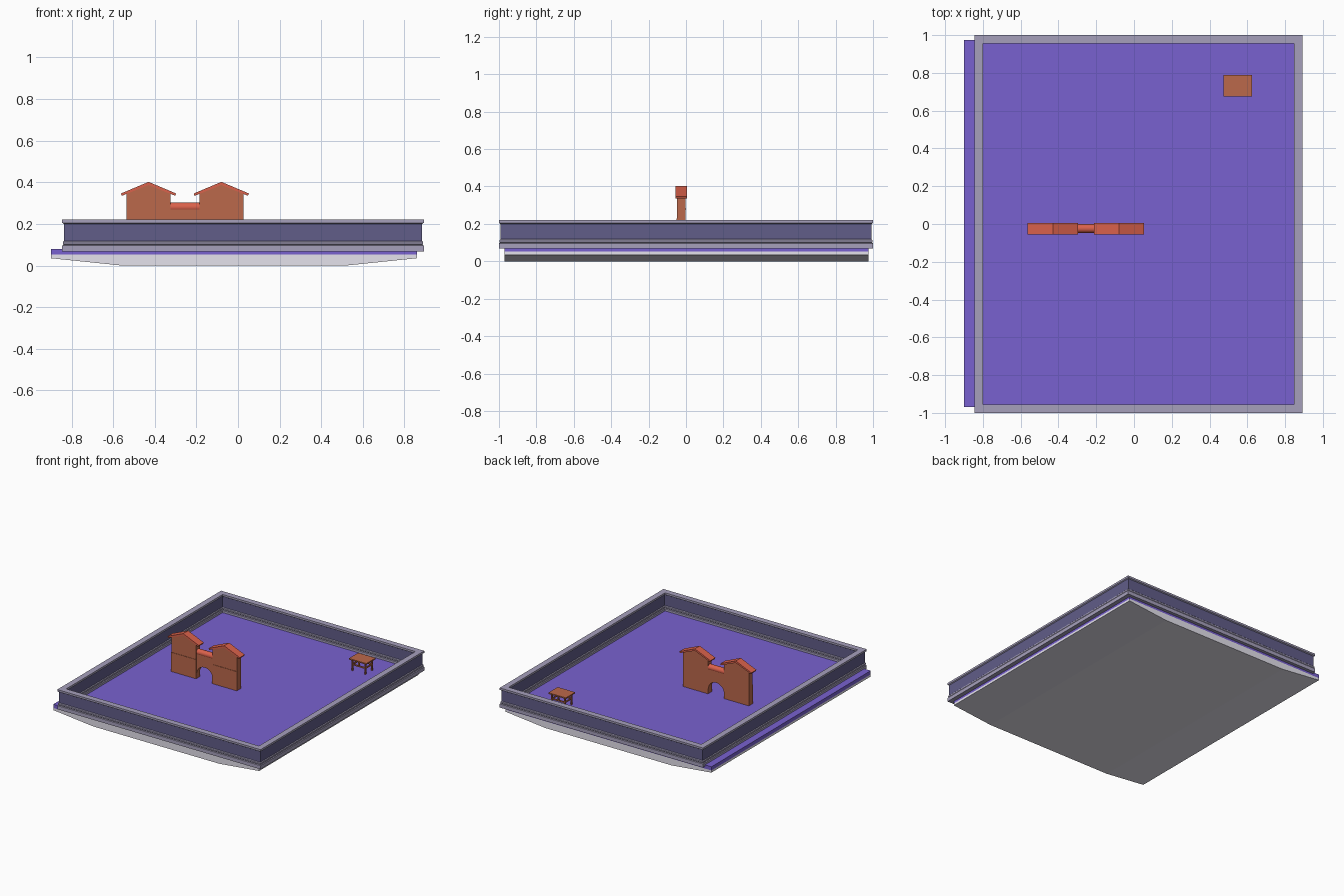
import bpy, bmesh, math

if "Cube" in bpy.data.objects:
    bpy.data.objects.remove(bpy.data.objects["Cube"])


def material(name, rgb):
    m = bpy.data.materials.new(name)
    m.diffuse_color = (*rgb, 1)
    m.use_nodes = True
    m.node_tree.nodes["Principled BSDF"].inputs["Base Color"].default_value = m.diffuse_color
    return m


PURPLE = material("floor_purple", (0.19, 0.12, 0.63))
LIGHT = material("hull_light", (0.78, 0.76, 0.84))
RIM = material("rim_lilac", (0.38, 0.35, 0.50))
WALL = material("wall_slate", (0.12, 0.11, 0.25))
BROWN = material("wood_brown", (0.50, 0.14, 0.07))
RED = material("roof_red", (0.70, 0.12, 0.07))


def finish(name, bm, mats):
    bmesh.ops.recalc_face_normals(bm, faces=bm.faces)
    me = bpy.data.meshes.new(name)
    bm.to_mesh(me)
    bm.free()
    for m in mats:
        me.materials.append(m)
    ob = bpy.data.objects.new(name, me)
    bpy.context.collection.objects.link(ob)
    return ob


def prism(name, pts, y0, y1, mat):
    """Extrude an x/z outline along y."""
    bm = bmesh.new()
    face = bm.faces.new([bm.verts.new((x, y0, z)) for x, z in pts])
    out = bmesh.ops.extrude_face_region(bm, geom=[face])
    for v in out["geom"]:
        if isinstance(v, bmesh.types.BMVert):
            v.co.y = y1
    return finish(name, bm, [mat])


def box(name, x0, x1, y0, y1, z0, z1, mat):
    return prism(name, [(x0, z0), (x1, z0), (x1, z1), (x0, z1)], y0, y1, mat)


# Floor slab and the shallow tapered underside
box("floor", -0.90, 0.86, -0.97, 0.975, 0.052, 0.08, PURPLE)
prism("underside", [(-0.90, 0.052), (-0.90, 0.035), (-0.56, 0.0), (0.52, 0.0),
                    (0.86, 0.035), (0.86, 0.052)], -0.97, 0.975, LIGHT)

# Perimeter wall: moulded profile (inset from outside, z) swept round a rectangle
W = 0.045
half = [(0, 0.068), (0, 0.096), (0.006, 0.099), (0.003, 0.103), (0.003, 0.113),
        (0.008, 0.118), (0.008, 0.2), (0, 0.205), (0, 0.22)]
profile = half + [(W - d, z) for d, z in reversed(half)]
bm = bmesh.new()
rings = []
for d, z in profile:
    x0, x1, y0, y1 = -0.845 + d, 0.893 - d, -1 + d, 1 - d
    rings.append([bm.verts.new((x, y, z)) for x, y in
                  ((x0, y0), (x1, y0), (x1, y1), (x0, y1))])
n = len(rings)
wall_bands = (5, n - 7)
for i in range(n):
    a, b = rings[i], rings[(i + 1) % n]
    for k in range(4):
        f = bm.faces.new((a[k], a[(k + 1) % 4], b[(k + 1) % 4], b[k]))
        f.material_index = 1 if i in wall_bands else 0
finish("perimeter_wall", bm, [RIM, WALL])

# Twin gatehouse towers with gabled roofs
for side, cx in (("left", -0.43), ("right", -0.08)):
    h, o = 0.106, 0.133
    prism(side + "_tower", [(cx - h, 0.08), (cx + h, 0.08), (cx + h, 0.345),
                            (cx, 0.388), (cx - h, 0.345)], -0.048, -0.002, BROWN)
    box(side + "_lower_facing", cx - h, cx + h, -0.051, -0.046, 0.08, 0.228, BROWN)
    prism(side + "_roof", [(cx - o, 0.346), (cx - o + 0.005, 0.335), (cx, 0.387),
                           (cx + o - 0.005, 0.335), (cx + o, 0.346), (cx, 0.402)],
          -0.055, 0.006, RED)

# Archway between the towers
ax0, ax1 = -0.324, -0.186
mid, r = (ax0 + ax1) / 2, (ax1 - ax0) / 2 - 0.001
arc = [(mid + r * math.cos(math.pi * i / 14), 0.115 + r * math.sin(math.pi * i / 14))
       for i in range(15)]
prism("archway", [(ax0, 0.08), (ax0, 0.28), (ax1, 0.28), (ax1, 0.08), (mid + r, 0.08)]
      + arc + [(mid - r, 0.08)], -0.044, -0.004, BROWN)

# Rounded coping over the archway
bpy.ops.mesh.primitive_cylinder_add(vertices=32, radius=0.023, depth=ax1 - ax0,
                                    location=(mid, -0.024, 0.28),
                                    rotation=(0, math.pi / 2, 0))
coping = bpy.context.object
coping.name = "arch_coping"
coping.data.materials.append(RED)
bpy.ops.object.shade_smooth_by_angle()

# Small table in the corner
tx, ty = 0.55, 0.732
box("table_top", tx - 0.075, tx + 0.075, ty - 0.057, ty + 0.057, 0.165, 0.174, BROWN)
lx, ly, t = 0.055, 0.04, 0.005
for sx in (-1, 1):
    x = tx + sx * lx
    for sy in (-1, 1):
        y = ty + sy * ly
        box("table_leg", x - t, x + t, y - t, y + t, 0.08, 0.166, BROWN)
    box("table_side_rail", x - 0.004, x + 0.004, ty - ly, ty + ly, 0.122, 0.132, BROWN)
for sy in (-1, 1):
    y = ty + sy * ly
    box("table_long_rail", tx - lx, tx + lx, y - 0.004, y + 0.004, 0.122, 0.132, BROWN)
